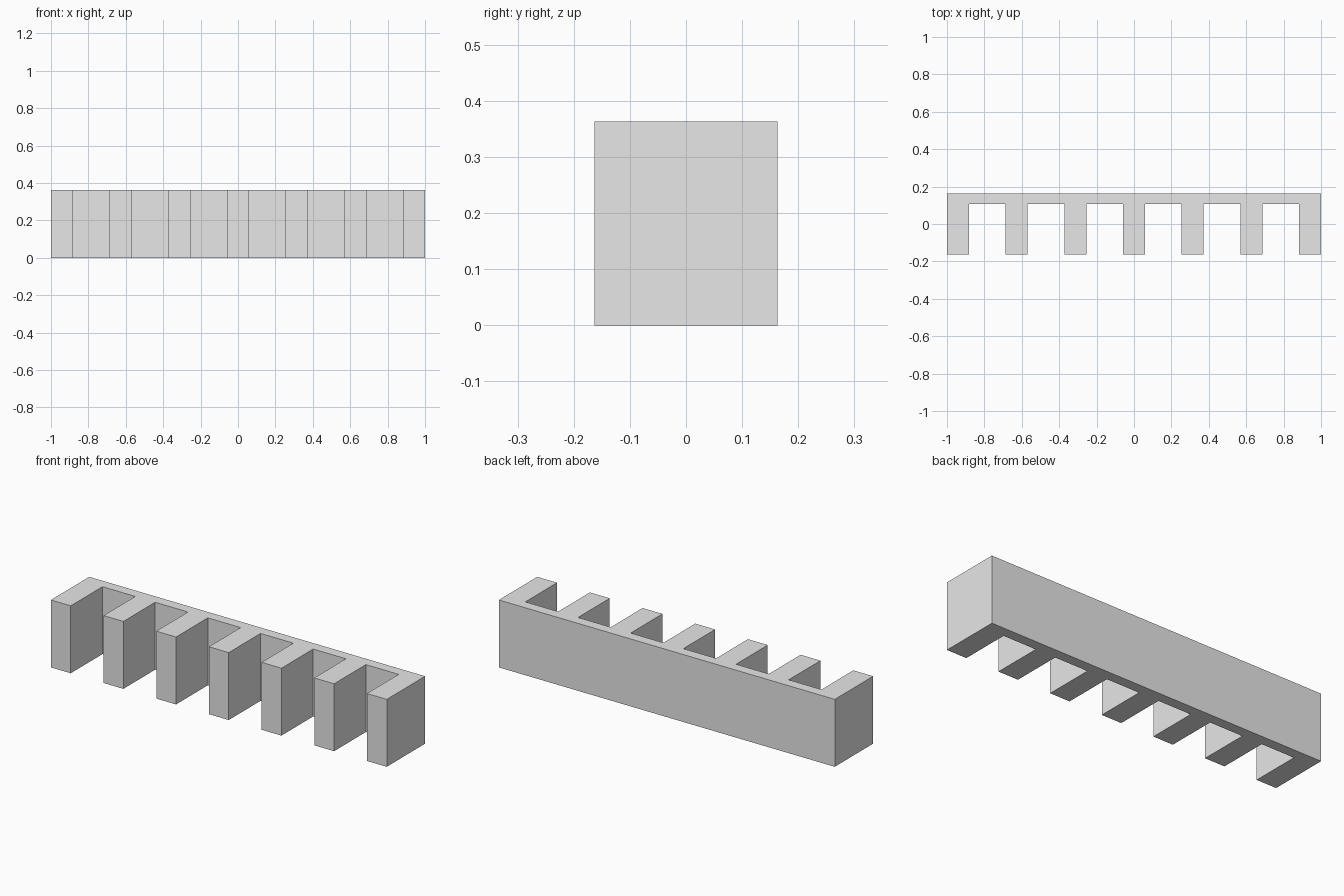
import bpy
import bmesh

# Remove the default cube
cube = bpy.data.objects.get("Cube")
if cube:
    bpy.data.objects.remove(cube, do_unlink=True)

TEETH = 7
TOOTH_WIDTH = 0.118
HEIGHT = 0.363
BACK, WALL, FRONT = 0.163, 0.107, -0.163
pitch = (2 - TOOTH_WIDTH) / (TEETH - 1)

# Plain grey material
grey = bpy.data.materials.new("plain_grey")
grey.use_nodes = True
colour = (0.8, 0.8, 0.8, 1)
grey.diffuse_color = colour
grey.node_tree.nodes["Principled BSDF"].inputs["Base Color"].default_value = colour

# Comb outline: back edge, then each tooth from left to right
outline = [(1, BACK), (-1, BACK)]
for i in range(TEETH):
    x0 = -1 + i * pitch
    x1 = x0 + TOOTH_WIDTH
    if i > 0:
        outline.append((x0, WALL))
    outline += [(x0, FRONT), (x1, FRONT)]
    if i < TEETH - 1:
        outline.append((x1, WALL))

# Extrude the outline upward into one solid
bm = bmesh.new()
base = bm.faces.new([bm.verts.new((x, y, 0)) for x, y in outline])
result = bmesh.ops.extrude_face_region(bm, geom=[base], use_keep_orig=True)
top = [g for g in result["geom"] if isinstance(g, bmesh.types.BMVert)]
bmesh.ops.translate(bm, verts=top, vec=(0, 0, HEIGHT))
bmesh.ops.recalc_face_normals(bm, faces=bm.faces[:])

mesh = bpy.data.meshes.new("toothed_rail")
bm.to_mesh(mesh)
bm.free()
mesh.materials.append(grey)
rail = bpy.data.objects.new("toothed_rail", mesh)
bpy.context.collection.objects.link(rail)
